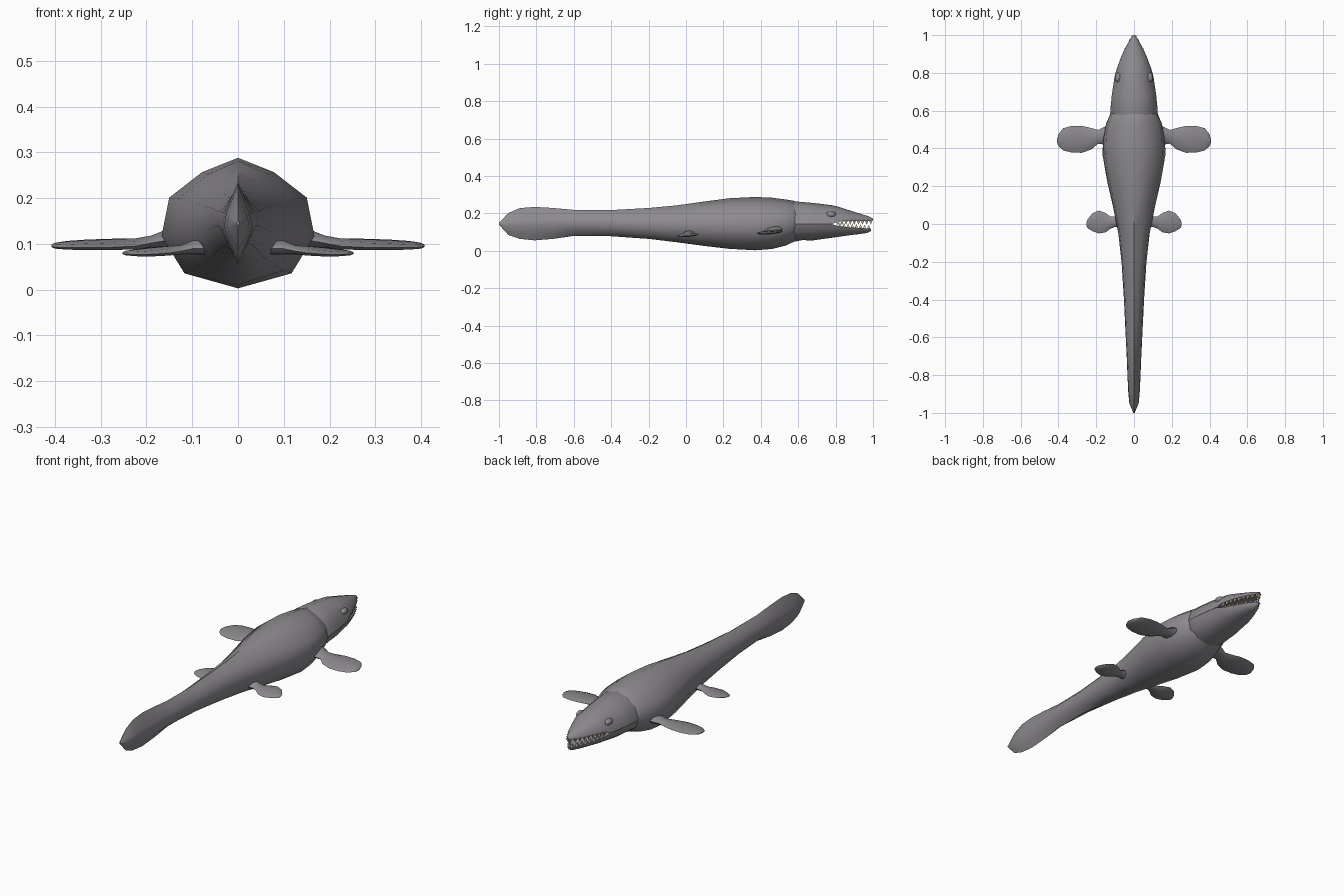
import bpy, bmesh, math

if "Cube" in bpy.data.objects:
    bpy.data.objects.remove(bpy.data.objects["Cube"])


def material(name, rgb):
    m = bpy.data.materials.new(name)
    m.diffuse_color = (*rgb, 1)
    m.use_nodes = True
    m.node_tree.nodes["Principled BSDF"].inputs["Base Color"].default_value = m.diffuse_color
    return m


SKIN = material("grey_skin", (0.27, 0.255, 0.275))
TOOTH = material("ivory_teeth", (0.62, 0.56, 0.42))


def finish(bm, name, mat, angle=50):
    bmesh.ops.remove_doubles(bm, verts=bm.verts, dist=0.0005)
    bmesh.ops.recalc_face_normals(bm, faces=bm.faces)
    me = bpy.data.meshes.new(name)
    bm.to_mesh(me)
    bm.free()
    me.materials.append(mat)
    ob = bpy.data.objects.new(name, me)
    bpy.context.collection.objects.link(ob)
    bpy.ops.object.select_all(action='DESELECT')
    ob.select_set(True)
    bpy.context.view_layer.objects.active = ob
    bpy.ops.object.shade_smooth_by_angle(angle=math.radians(angle))
    return ob


def loft(name, rings, angle=50):
    bm = bmesh.new()
    vs = [[bm.verts.new(p) for p in r] for r in rings]
    n = len(rings[0])
    for a, b in zip(vs, vs[1:]):
        for i in range(n):
            j = (i + 1) % n
            bm.faces.new((a[i], a[j], b[j], b[i]))
    bm.faces.new(vs[0])
    bm.faces.new(vs[-1])
    return finish(bm, name, SKIN, angle)


def mirrored(half):
    # closes a half section whose first and last points lie on the centre line
    return half + [(-x, y, z) for x, y, z in half[-2:0:-1]]


# Body and tail: y, half width, top, bottom, roundness (0 = lens shaped)
BODY = [
    (-1.0, .004, .150, .140, 0), (-.95, .026, .202, .085, 0),
    (-.89, .032, .228, .064, 0), (-.81, .036, .235, .056, 0),
    (-.71, .040, .229, .064, .1), (-.6, .045, .219, .080, .4),
    (-.4, .054, .218, .078, .7), (-.2, .066, .229, .064, 1),
    (-.05, .083, .243, .046, 1), (.1, .113, .264, .026, 1),
    (.23, .143, .281, .011, 1), (.37, .167, .288, .003, 1),
    (.46, .163, .284, .010, 1), (.53, .148, .275, .027, 1),
    (.58, .127, .267, .050, 1), (.63, .08, .225, .09, 1)]
ROUND = [(0, 1), (.47, .78), (.9, .39), (1, -.2), (.7, -.77), (0, -1)]
LENS = [(0, 1), (.3, .72), (.8, .25), (.95, -.1), (.4, -.65), (0, -1)]


def body_ring(y, w, zt, zb, k):
    c, h = (zt + zb) / 2, (zt - zb) / 2
    return mirrored([(w * (a[0] * k + b[0] * (1 - k)), y,
                      c + h * (a[1] * k + b[1] * (1 - k)))
                     for a, b in zip(ROUND, LENS)])


loft("body_and_tail", [body_ring(*s) for s in BODY])

# Head: y, half width, outer z, mouth edge z
UPPER = [(.54, .11, .25, .143), (.585, .126, .264, .143), (.68, .118, .256, .143),
         (.78, .103, .244, .143), (.81, .095, .237, .156), (.87, .074, .218, .16),
         (.93, .048, .199, .16), (.975, .023, .185, .16), (1.0, .006, .173, .163)]
LOWER = [(.54, .11, .055, .143), (.585, .126, .05, .143), (.62, .124, .057, .143),
         (.68, .117, .056, .143), (.78, .101, .07, .143), (.81, .092, .074, .133),
         (.87, .071, .083, .126), (.93, .045, .09, .122), (.97, .022, .096, .119),
         (.99, .006, .106, .118)]
ARC = [(0, 1), (.5, .84), (.87, .48), (1, 0), (0, 0)]


def jaw_ring(y, w, zo, zm):
    return mirrored([(w * a, y, zm + (zo - zm) * b) for a, b in ARC])


loft("upper_jaw", [jaw_ring(*s) for s in UPPER])
loft("lower_jaw", [jaw_ring(*s) for s in LOWER])


def sample(table, y):
    for a, b in zip(table, table[1:]):
        if a[0] <= y <= b[0]:
            t = (y - a[0]) / (b[0] - a[0])
            return a[1] + (b[1] - a[1]) * t, a[3] + (b[3] - a[3]) * t


# Teeth: interlocking rows of small pyramids along both jaw edges
def tooth_row(name, table, start, count, direction):
    bm = bmesh.new()
    for i in range(count):
        y = start + i * .022
        w, z = sample(table, y)
        for side in (-1, 1):
            x = side * max(w - .008, .003)
            base = [bm.verts.new((x + dx, y + dy, z - direction * .004))
                    for dx, dy in ((-.006, -.01), (.006, -.01), (.006, .01), (-.006, .01))]
            tip = bm.verts.new((x, y, z + direction * .021))
            bm.faces.new(base)
            for j in range(4):
                bm.faces.new((base[j], base[(j + 1) % 4], tip))
    finish(bm, name, TOOTH, 20)


tooth_row("upper_teeth", UPPER, .812, 9, -1)
tooth_row("lower_teeth", LOWER, .823, 8, 1)

# Flippers: distance from centre, rear y, front y, middle z, half thickness
FRONT = [(.10, .41, .52, .118, .026), (.155, .42, .515, .112, .020),
         (.19, .425, .498, .105, .013), (.225, .395, .508, .100, .012),
         (.275, .377, .519, .099, .011), (.33, .378, .519, .098, .010),
         (.375, .390, .507, .097, .008), (.400, .412, .475, .096, .006),
         (.407, .430, .450, .096, .003)]
REAR = [(.05, -.02, .05, .094, .018), (.10, -.015, .04, .092, .015),
        (.125, -.025, .040, .087, .010), (.15, -.044, .058, .085, .010),
        (.185, -.050, .071, .083, .009), (.22, -.038, .057, .081, .007),
        (.245, -.022, .025, .080, .005), (.252, -.010, .008, .080, .002)]


def flipper(name, table, side):
    rings = []
    for x, y0, y1, z, h in table:
        c, r = (y0 + y1) / 2, (y1 - y0) / 2
        ring = []
        for i in range(8):
            a = i * math.tau / 8
            # leading edge tilts slightly upward
            ring.append((side * x, c + r * math.cos(a),
                         z + h * math.sin(a) + .09 * r * math.cos(a)))
        rings.append(ring)
    loft(name, rings, 60)


for label, side in (("left", -1), ("right", 1)):
    flipper("front_flipper_" + label, FRONT, side)
    flipper("rear_flipper_" + label, REAR, side)
    # Low brow bump over each eye
    bm = bmesh.new()
    bmesh.ops.create_uvsphere(bm, u_segments=10, v_segments=6, radius=1)
    for v in bm.verts:
        v.co = (side * .084 + v.co.x * .016, .775 + v.co.y * .028, .195 + v.co.z * .016)
    finish(bm, "brow_" + label, SKIN)
